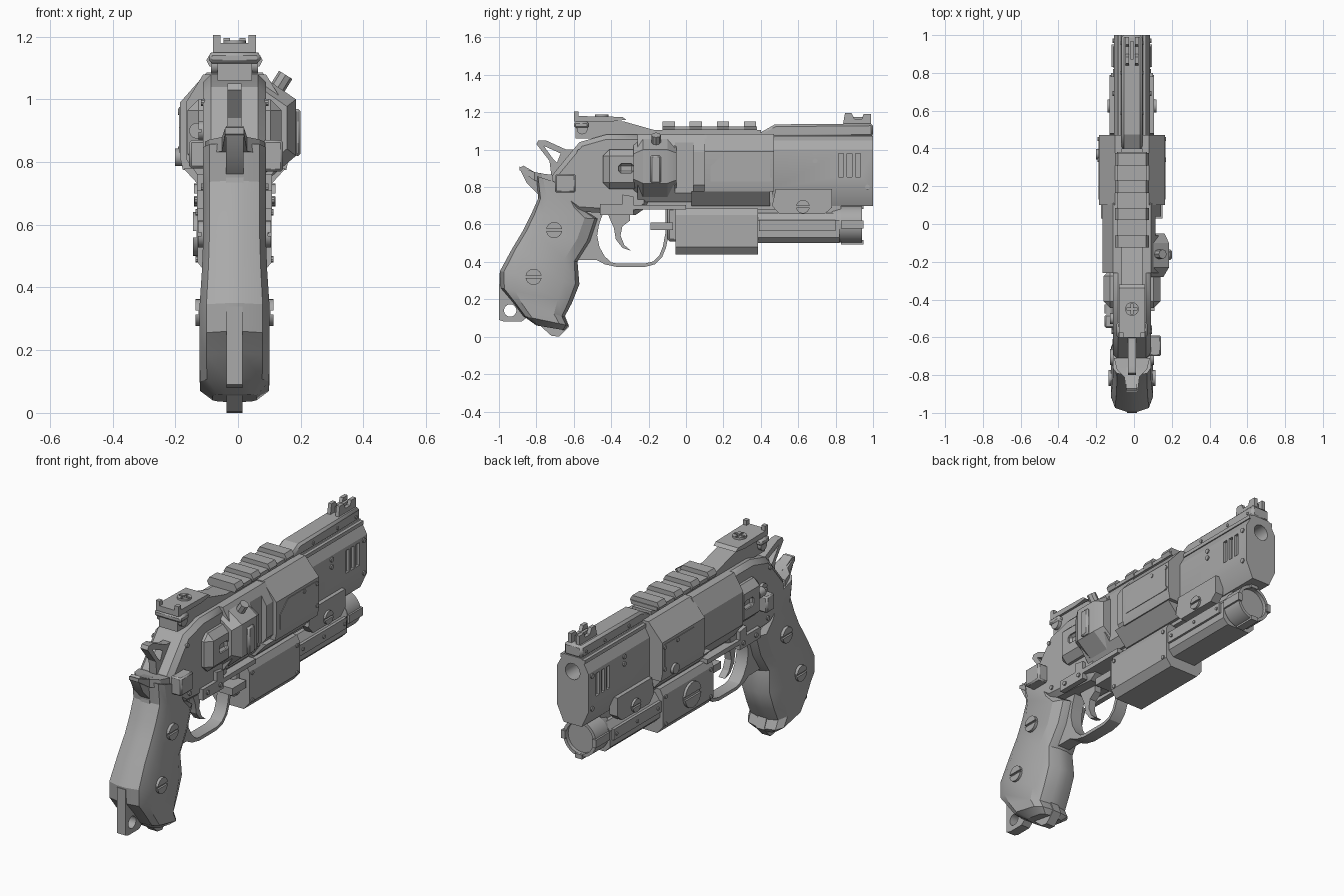
import bpy, bmesh, math
from mathutils import Vector, Matrix

cube = bpy.data.objects.get("Cube")
if cube:
    bpy.data.objects.remove(cube)

AXIS = Vector((-.011, 0, 0))  # bore line, offset because the right-hand controls stick out further
steel = bpy.data.materials.new("gunmetal_grey")
steel.use_nodes = True
steel.diffuse_color = (0.4, 0.4, 0.4, 1)
steel.node_tree.nodes["Principled BSDF"].inputs["Base Color"].default_value = (0.4, 0.4, 0.4, 1)


def finish(name, bm, bevel=0):
    bmesh.ops.translate(bm, verts=bm.verts, vec=AXIS)
    bmesh.ops.recalc_face_normals(bm, faces=bm.faces)
    me = bpy.data.meshes.new(name)
    bm.to_mesh(me)
    bm.free()
    me.materials.append(steel)
    ob = bpy.data.objects.new(name, me)
    bpy.context.collection.objects.link(ob)
    if bevel:
        mod = ob.modifiers.new("chamfer", 'BEVEL')
        mod.width, mod.segments, mod.limit_method = bevel, 1, 'ANGLE'
        mod.angle_limit = math.radians(40)
    return ob


def loft(name, rings, bevel=0):
    bm = bmesh.new()
    rows = [[bm.verts.new(p) for p in ring] for ring in rings]
    n = len(rows[0])
    for a, b in zip(rows, rows[1:]):
        for i in range(n):
            bm.faces.new((a[i], a[(i + 1) % n], b[(i + 1) % n], b[i]))
    bm.faces.new(rows[0])
    bm.faces.new(rows[-1])
    return finish(name, bm, bevel)


def plate(name, pts, x0, x1, bevel=0):
    """Side outline of (y, z) points given thickness in x."""
    return loft(name, [[(x, y, z) for y, z in pts] for x in (x0, x1)], bevel)


def bar(name, half, y0, y1):
    """Mirrored cross-section of (x, z) points run along y."""
    pts = half + [(-x, z) for x, z in reversed(half)]
    return loft(name, [[(x, y, z) for x, z in pts] for y in (y0, y1)])


def box(name, x0, x1, y0, y1, z0, z1, bevel=0):
    return plate(name, [(y0, z0), (y1, z0), (y1, z1), (y0, z1)], x0, x1, bevel)


def rod(name, loc, r, depth, axis='X', sides=24, r2=None):
    bm = bmesh.new()
    rot = {'X': Matrix.Rotation(math.pi / 2, 4, 'Y'), 'Y': Matrix.Rotation(-math.pi / 2, 4, 'X'),
           'Z': Matrix.Identity(4)}[axis]
    bmesh.ops.create_cone(bm, cap_ends=True, segments=sides, radius1=r, radius2=r if r2 is None else r2,
                          depth=depth, matrix=Matrix.Translation(loc) @ rot)
    return finish(name, bm)


def cut(ob, *cutters):
    for c in cutters:
        mod = ob.modifiers.new("cut", 'BOOLEAN')
        mod.object, mod.solver = c, 'EXACT'
    deps = bpy.context.evaluated_depsgraph_get()
    me = bpy.data.meshes.new_from_object(ob.evaluated_get(deps))
    ob.modifiers.clear()
    ob.data = me
    for c in cutters:
        bpy.data.objects.remove(c)


def screw(name, x, y, z, r, h=0.02):
    head = rod(name, (x, y, z), r, h)
    side = math.copysign(1, x)
    cut(head, box("slot", x, x + side * h, y - r * 1.2, y + r * 1.2, z - r * .14, z + r * .14))


def sweep(name, pts, half_x, thick):
    """Flat strip following a (y, z) path."""
    rings = []
    for i, p in enumerate(pts):
        a, b = Vector(pts[max(i - 1, 0)]), Vector(pts[min(i + 1, len(pts) - 1)])
        d = (b - a).normalized() * thick / 2
        n = Vector((-d.y, d.x))
        rings.append([(sx * half_x, *(Vector(p) + sn * n)) for sx, sn in ((-1, -1), (1, -1), (1, 1), (-1, 1))])
    return loft(name, rings)


# Grip: back point, front point and half width, from top to butt
grip = [(-.80, .86, -.62, .80, .10), (-.79, .74, -.55, .68, .10), (-.83, .65, -.47, .63, .10),
        (-.87, .57, -.51, .51, .10), (-.93, .47, -.58, .40, .104), (-.995, .35, -.57, .28, .112),
        (-.99, .26, -.61, .18, .112), (-.93, .19, -.65, .105, .112), (-.87, .11, -.63, .06, .11),
        (-.80, .06, -.65, .035, .07)]
rings = []
for yb, zb, yf, zf, w in grip:
    half = [(.026, 0), (w * .8, .05), (w, .2), (w, .8), (w * .75, .95), (.026, 1)]
    loop = half + [(-x, t) for x, t in reversed(half)]
    rings.append([(x, yb + (yf - yb) * t, zb + (zf - zb) * t) for x, t in loop])
loft("grip", rings)
plate("butt_spine", [(-.87, .14), (-.72, .005), (-.68, 0), (-.625, .055), (-.65, .12)], -.026, .026)
tab = plate("lanyard_tab", [(-.998, .34), (-1, .09), (-.97, .08), (-.88, .08), (-.83, .12), (-.83, .34)], -.026, .026)
cut(tab, rod("hole", (0, -.94, .14), .033, .2))
for s, side in ((1, "left"), (-1, "right")):
    screw(side + "_upper_grip_screw", s * .106, -.705, .57, .043)
    screw(side + "_lower_grip_screw", s * .115, -.815, .32, .043)

# Beavertail with flaring arms, and hammer
plate("beavertail", [(-.89, .90), (-.87, .915), (-.81, .88), (-.70, .86), (-.74, .70), (-.80, .66),
                     (-.79, .76), (-.85, .82)], -.028, .028)
loft("beavertail_arms", [[(-w, y, z), (w, y, z), (w, y, z - h), (-w, y, z - h)] for y, z, w, h in
                         ((-.89, .91, .03, .02), (-.81, .88, .04, .045), (-.77, .872, .08, .045),
                          (-.71, .865, .095, .04))])
hammer = plate("hammer", [(-.80, 1.03), (-.79, 1.05), (-.75, 1.05), (-.64, 1.0), (-.55, 1.0), (-.6, .85),
                          (-.72, .86), (-.73, .94)], -.022, .022)
cut(hammer, plate("gap", [(-.76, 1.02), (-.67, .98), (-.69, .93), (-.71, .95)], -.1, .1))

# Frame
frame_side = [(-.43, 1.08), (-.57, 1.04), (-.71, .87), (-.72, .77), (-.58, .67), (-.27, .65), (-.2, .7), (-.2, 1.08)]
plate("frame", frame_side, -.1, .1, .025)
for s, side in ((1, "left"), (-1, "right")):
    plate(side + "_frame_lug", [(-.46, .65), (-.28, .65), (-.28, .75), (-.34, .76), (-.34, .71), (-.46, .71)],
          s * .09, s * .12)
    for x, y, z in ((.1, -.57, .99), (.1, -.55, .72), (.12, -.42, .68), (.12, -.31, .68)):
        rod(side + "_frame_pin", (s * x, y, z), .012, .015, sides=10)
box("thumb_latch", .09, .155, -.70, -.59, .77, .87, .008)
box("side_latch", -.145, -.09, -.55, -.48, .78, .87, .008)
screw("recoil_plate_screw", -.105, -.50, .9, .03)
rod("gate_screw", (-.12, -.45, .9), .025, .05, 'Y')

# Cylinder housing, from the rear shield to the forward cover
shield = box("rear_shield", -.15, .15, -.445, -.24, .79, 1.0, .035)
cut(shield, *[box("slot", s * .13, s * .2, -.36, -.28, .875, .925, .012) for s in (1, -1)])
shroud = bar("cylinder_shroud", [(.1, 1.08), (.155, .99), (.155, .81), (.09, .72)], -.26, .11)
cut(shroud, box("recess", .125, .3, -.06, .04, .6, 1.2))
block = [(.08, 1.08), (.196, 1.0), (.196, .82), (.09, .73)]
loft("loading_block", [[(.08 + (x - .08) * k, y, .91 + (z - .91) * k) for x, z in block] for y, k in
                       ((-.28, .75), (-.23, 1), (-.1, 1), (-.05, .8))])
box("block_grip_bar", .19, .211, -.19, -.135, .82, .97, .008)
bar("forward_cover", [(.09, 1.085), (.174, .99), (.174, .815), (.165, .775)], .10, .47)
bar("lower_cover", [(.163, .78), (.09, .70)], .03, .45)
bar("underlug", [(.075, .78), (.075, .68)], -.28, .5)
for s, side in ((1, "left"), (-1, "right")):
    plate(side + "_cover_panel", [(.13, .83), (.13, .91), (.2, .975), (.45, .975), (.45, .83)],
          s * .17, s * .177)
    for y, z in ((.34, .96), (.45, .84), (.45, .96)):
        rod(side + "_cover_rivet", (s * .175, y, z), .011, .012, sides=10)
    box(side + "_shroud_rail", s * .07, s * .12, -.28, .0, .68, .705)
rod("cylinder_button", (-.175, .37, .815), .028, .03)
knob = rod("ejector_knob", (0, 0, 0), .025, .1, 'Z', 8)
knob.matrix_world = Matrix.Translation((.135, -.16, 1.03)) @ Matrix.Rotation(math.radians(32), 4, 'Y')

# Barrel with bore and vent slots
barrel = bar("barrel", [(.055, 1.075), (.096, 1.0), (.096, .79), (.055, .70)], .46, 1.0)
vents = [box("vent", s * .08, s * .2, y, y + .028, .855, .98)
         for s in (1, -1) for y in (.815, .86, .905)]
cut(barrel, rod("bore", (0, .95, .99), .044, .4, 'Y'), *vents)
for s, side in ((1, "left"), (-1, "right")):
    box(side + "_barrel_ledge", s * .05, s * .075, .47, 1, 1.05, 1.07)
    for y, z in ((.69, .98), (.97, .98), (.97, .8), (.69, .94)):
        rod(side + "_barrel_rivet", (s * .096, y, z), .013, .014, sides=10)
    for y in (.59, .80, .96):
        rod(side + "_rib_rivet", (s * .055, y, 1.1), .009, .01, sides=8)

# Top rib, accessory rail and sights
plate("barrel_rib", [(.36, 1.07), (.475, 1.135), (1, 1.14), (1, 1.07)], -.055, .055, .012)
plate("rear_rib", [(-.59, 1.06), (-.59, 1.15), (-.33, 1.15), (-.17, 1.105), (.4, 1.105), (.4, 1.06)], -.055, .055)
box("rail_base", -.08, .08, -.12, .38, 1.105, 1.125)
for y in (-.125, .02, .165, .31):
    bar("rail_tooth", [(.075, 1.15), (.09, 1.125), (.08, 1.105)], y, y + .065)
plate("rear_sight", [(-.6, 1.15), (-.6, 1.18), (-.34, 1.175), (-.32, 1.16), (-.40, 1.15)], -.068, .068)
box("rear_sight_base", -.082, .082, -.6, -.52, 1.115, 1.15, .01)
for s, side in ((1, "left"), (-1, "right")):
    box(side + "_rear_sight_post", s * .045, s * .068, -.6, -.575, 1.17, 1.205)
    rod(side + "_sight_dial", (s * .062, -.555, 1.11), .028, .025)
    plate(side + "_front_sight_ear", [(.84, 1.14), (.85, 1.195), (.885, 1.195), (.90, 1.165), (.94, 1.165),
                                      (.95, 1.19), (.99, 1.19), (.99, 1.14)], s * .015, s * .035)
box("front_sight_blade", -.008, .008, .87, .97, 1.13, 1.175)
sight_screw = rod("sight_screw", (0, -.45, 1.178), .036, .02, 'Z')
cut(sight_screw, box("slot", -.03, .03, -.456, -.444, 1.18, 1.2), box("slot", -.006, .006, -.48, -.42, 1.18, 1.2))

# Trigger and guard, with the solid web joining the guard to the grip
sweep("trigger_guard", [(-.60, .42), (-.48, .42), (-.43, .395), (-.37, .382), (-.22, .382), (-.17, .395),
                        (-.135, .43), (-.115, .48), (-.10, .56), (-.10, .68)], .035, .018)
plate("guard_rear_web", [(-.58, .42), (-.46, .415), (-.39, .388), (-.435, .43), (-.463, .48), (-.475, .54),
                         (-.465, .60), (-.44, .67), (-.56, .66)], -.035, .035)
plate("trigger", [(-.42, .66), (-.30, .66), (-.30, .62), (-.34, .59), (-.35, .54), (-.33, .49), (-.295, .46),
                  (-.34, .475), (-.375, .52), (-.385, .58)], -.02, .02)
box("guard_catch", -.07, .11, -.19, -.07, .57, .61)
box("catch_block", -.06, .06, -.1, .0, .51, .69, .012)

# Light module under the barrel
bar("module_body", [(.1, .685), (.118, .65), (.118, .48), (.085, .44)], -.055, .385)
bar("module_front", [(.07, .66), (.1, .62), (.1, .53), (.07, .5)], .38, .82)
bar("module_spine", [(.05, .72), (.05, .62)], .2, .83)
for s, side in ((1, "left"), (-1, "right")):
    box(side + "_module_rail", s * .085, s * .112, .39, .80, .565, .625)
    plate(side + "_module_bracket", [(.46, .70), (.48, .79), (.78, .79), (.78, .69), (.74, .655), (.5, .655)],
          s * .07, s * .118)
    screw(side + "_bracket_screw", s * .12, .625, .695, .036)
    for y, z in ((-.03, .64), (.36, .64), (-.03, .49), (.36, .49)):
        rod(side + "_module_rivet", (s * .117, y, z), .011, .014, sides=10)
    for y in (.42, .6, .78):
        rod(side + "_rail_rivet", (s * .112, y, .595), .009, .012, sides=8)
screw("module_battery_cap", -.122, .14, .57, .07)
rod("lamp_neck", (0, .81, .6), .085, .06, 'Y', 32, .1)
lamp = rod("lamp_head", (0, .885, .6), .1, .11, 'Y', 32)
cut(lamp, rod("lens_recess", (0, .94, .6), .083, .04, 'Y', 32))
for dx, dz in ((0, 1), (0, -1), (1, 0), (-1, 0)):
    x, z, w, h = dx * .095, .6 + dz * .095, .022 - .01 * abs(dx), .022 - .01 * abs(dz)
    box("lamp_claw", x - w, x + w, .83, .95, z - h, z + h)

# Crisp edges with smooth rounds
for ob in bpy.context.scene.objects:
    ob.select_set(ob.type == 'MESH')
    if ob.type == 'MESH':
        bpy.context.view_layer.objects.active = ob
bpy.ops.object.shade_smooth_by_angle(angle=math.radians(25))
